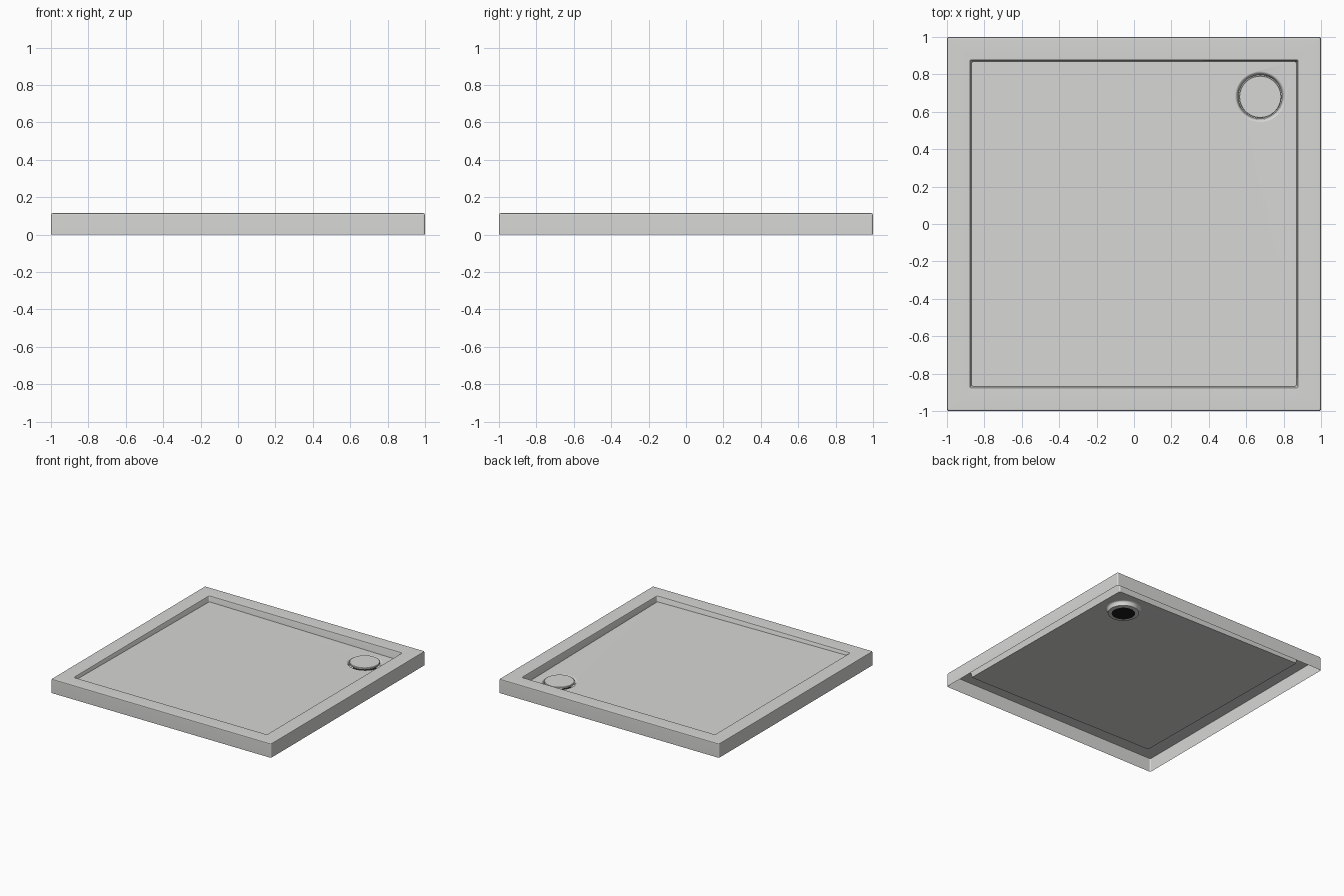
import bpy, bmesh
from math import sin, cos, pi, radians

cube = bpy.data.objects.get("Cube")
if cube:
    bpy.data.objects.remove(cube, do_unlink=True)

DRAIN = (0.675, 0.68)
SEGS = 48


def material(name, colour):
    mat = bpy.data.materials.new(name)
    mat.use_nodes = True
    mat.diffuse_color = colour
    node = next(n for n in mat.node_tree.nodes if n.type == 'BSDF_PRINCIPLED')
    node.inputs["Base Color"].default_value = colour
    return mat


white = material("warm white", (0.68, 0.68, 0.665, 1))
black = material("drain black", (0.01, 0.01, 0.01, 1))


def floor_z(x, y):
    """Height of the floor, which falls towards the drain corner."""
    return 0.07 - 0.0115 * (x + y)


def square(bm, half, radius, z=None):
    """Ring of vertices round a square with rounded corners."""
    ring = []
    for q in range(4):
        mid = pi / 4 + q * pi / 2
        cx = (half - radius) * (1 if cos(mid) > 0 else -1)
        cy = (half - radius) * (1 if sin(mid) > 0 else -1)
        for i in range(5):
            a = q * pi / 2 + i * pi / 8
            x, y = cx + radius * cos(a), cy + radius * sin(a)
            ring.append(bm.verts.new((x, y, floor_z(x, y) if z is None else z)))
    return ring


def circle(bm, radius, z, on_floor=False):
    """Ring round the drain; z is measured from the floor if on_floor."""
    ring = []
    for i in range(SEGS):
        a = 2 * pi * i / SEGS
        x, y = DRAIN[0] + radius * cos(a), DRAIN[1] + radius * sin(a)
        ring.append(bm.verts.new((x, y, z + (floor_z(x, y) if on_floor else 0))))
    return ring


def loft(bm, rings):
    for low, high in zip(rings, rings[1:]):
        n = len(low)
        for i in range(n):
            j = (i + 1) % n
            bm.faces.new((low[i], low[j], high[j], high[i]))


def ring_edges(bm, ring):
    return [bm.edges.get((v, ring[i - 1])) for i, v in enumerate(ring)]


def finish(bm, name, mats):
    mesh = bpy.data.meshes.new(name)
    bm.to_mesh(mesh)
    bm.free()
    obj = bpy.data.objects.new(name, mesh)
    bpy.context.collection.objects.link(obj)
    for m in mats:
        mesh.materials.append(m)
    bpy.ops.object.select_all(action='DESELECT')
    obj.select_set(True)
    bpy.context.view_layer.objects.active = obj
    bpy.ops.object.shade_smooth_by_angle(angle=radians(35))
    weighted = obj.modifiers.new("even_shading", 'WEIGHTED_NORMAL')
    weighted.keep_sharp = True
    return obj


# Tray: open-bottomed shell with skirt, rounded rim and step down to the floor
bm = bmesh.new()
rim = [(1.0, 0.0), (1.0, 0.105), (0.997, 0.112), (0.99, 0.115),
       (0.884, 0.115), (0.878, 0.1125), (0.875, 0.107)]
rings = [square(bm, h, 0.01, z) for h, z in rim]
rings.append(square(bm, 0.868, 0.01))
loft(bm, rings)

# Drain cup sunk into the floor, with a dark outlet
cup = [circle(bm, 0.136, 0, True), circle(bm, 0.128, -0.004, True),
       circle(bm, 0.122, -0.012, True), circle(bm, 0.117, 0.018),
       circle(bm, 0.088, 0.014)]
loft(bm, cup)
outlet = bm.faces.new(cup[-1])
outlet.material_index = 1

# Sloping floor between the step and the cup
bmesh.ops.triangle_fill(
    bm, use_beauty=True, normal=(0, 0, 1),
    edges=ring_edges(bm, rings[-1]) + ring_edges(bm, cup[0]))
bmesh.ops.recalc_face_normals(bm, faces=bm.faces[:])
top = max(bm.faces, key=lambda f: f.calc_center_median().z)
if top.normal.z < 0:
    bmesh.ops.reverse_faces(bm, faces=bm.faces[:])
finish(bm, "shower_tray", [white, black])

# Drain cover: thin disc with an eased edge, on a short stem
bm = bmesh.new()
cover = [circle(bm, r, z) for r, z in
         [(0.03, 0.014), (0.03, 0.046), (0.108, 0.046), (0.113, 0.049),
          (0.113, 0.060), (0.110, 0.063)]]
loft(bm, cover)
bm.faces.new(cover[-1])
bmesh.ops.recalc_face_normals(bm, faces=bm.faces[:])
finish(bm, "drain_cover", [white])
